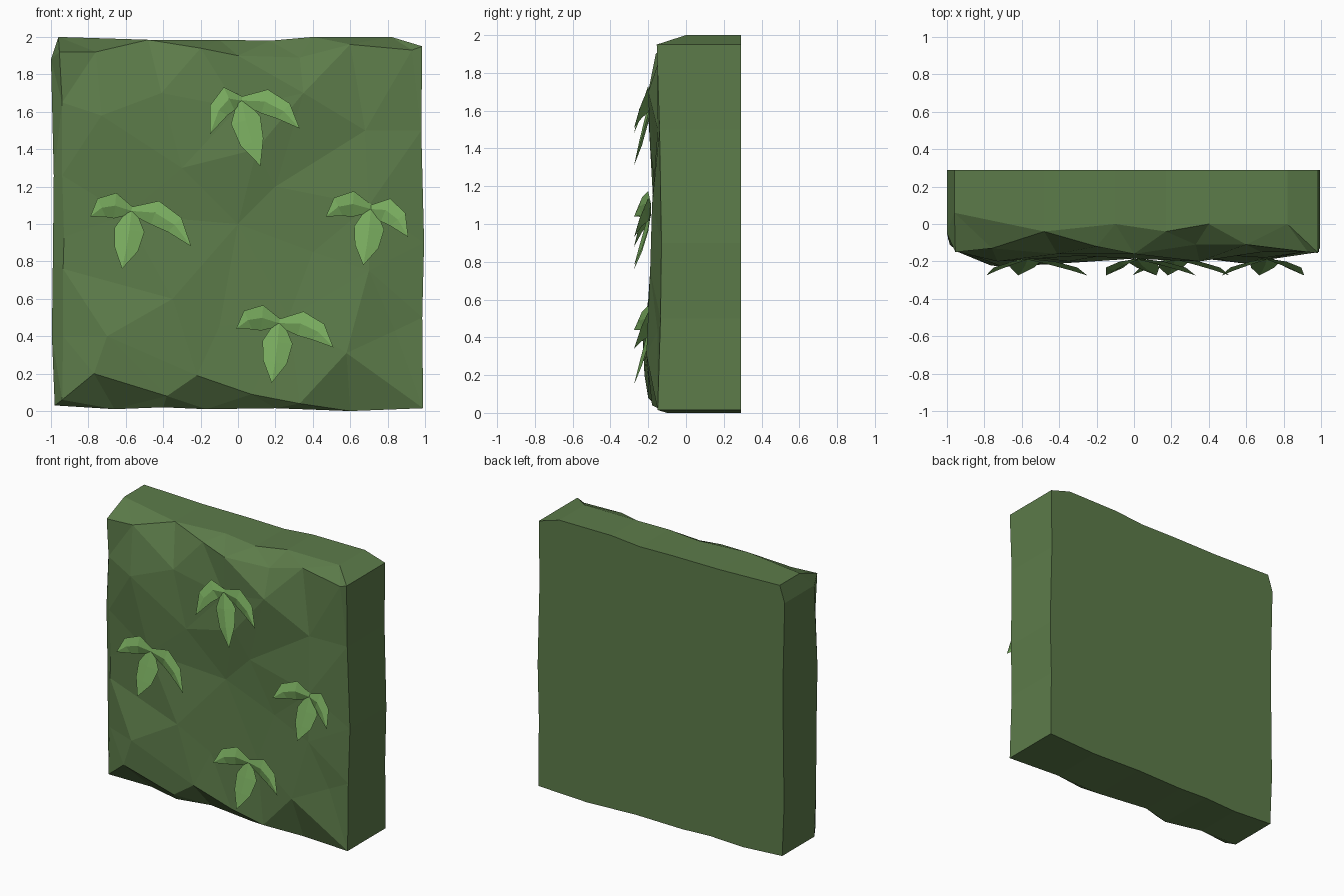
import bpy, bmesh
from mathutils import Vector
from mathutils.geometry import delaunay_2d_cdt

if "Cube" in bpy.data.objects:
    bpy.data.objects.remove(bpy.data.objects["Cube"])


def material(name, rgb):
    m = bpy.data.materials.new(name)
    m.diffuse_color = (*rgb, 1)
    m.use_nodes = True
    m.node_tree.nodes["Principled BSDF"].inputs["Base Color"].default_value = m.diffuse_color
    return m


hedge_green = material("hedge green", (0.108, 0.200, 0.068))
leaf_green = material("leaf green", (0.185, 0.400, 0.110))


def finish(bm, name, mat):
    me = bpy.data.meshes.new(name)
    bm.to_mesh(me)
    bm.free()
    me.materials.append(mat)
    ob = bpy.data.objects.new(name, me)
    bpy.context.collection.objects.link(ob)
    return ob


# Hedge block: outer outline of the rough front (x, y, z), counter-clockwise
outline = [
    (-.98, -.08, .03), (-.66, -.06, .01), (-.40, -.14, .02), (-.17, -.07, .01),
    (.20, -.13, .015), (.60, -.10, 0), (.99, -.15, .015),
    (.985, -.135, .50), (.995, -.13, .90), (.98, -.14, 1.50), (.985, -.155, 1.95),
    (.82, .0, 2.0), (.40, .0, 2.0), (.17, -.04, 1.98), (-.10, .0, 1.985),
    (-.48, -.04, 1.985), (-.96, .06, 2.0),
    (-1.0, -.05, 1.88), (-.985, -.11, 1.26), (-.99, -.09, .80), (-.995, -.08, .40)]
# Facet corners inside the outline
bumps = [
    (-.94, -.15, .06), (-.77, -.22, .20), (-.38, -.20, .08), (-.22, -.20, .19),
    (.07, -.18, .09), (.33, -.18, .04), (.58, -.21, .31), (-.935, -.14, .40),
    (-.93, -.14, .93), (-.935, -.14, .76), (-.94, -.145, 1.26), (-.94, -.15, 1.65),
    (-.955, -.15, 1.92), (-.76, -.13, 1.92), (-.20, -.12, 1.94),
    (0, -.16, 1.90), (.33, -.11, 1.89), (.60, -.11, 1.96), (.93, -.15, 1.93),
    (-.73, -.20, 1.58), (-.41, -.16, 1.70), (0, -.16, 1.62), (.35, -.20, 1.70),
    (.68, -.15, 1.50), (-.30, -.17, 1.30), (.20, -.15, 1.20), (.70, -.18, 1.10),
    (-.60, -.17, 1.05), (-.35, -.20, .60), (0, -.14, 1.0), (.27, -.16, .50),
    (.84, -.15, .43), (.70, -.19, .75), (.40, -.15, .85), (-.70, -.23, .40),
    (-.10, -.17, .45), (.10, -.19, 1.40)]
pts = outline + bumps
n = len(outline)
_, _, tris, orig, _, _ = delaunay_2d_cdt(
    [Vector((p[0], p[2])) for p in pts], [(i, (i + 1) % n) for i in range(n)], [], 1, 1e-5)
bm = bmesh.new()
front = [bm.verts.new(p) for p in pts]
for t in tris:
    bm.faces.new([front[orig[i][0]] for i in t])
# Straight sides and the flat back
back = [bm.verts.new((p[0], .29, p[2])) for p in outline]
for i in range(n):
    j = (i + 1) % n
    bm.faces.new((front[i], back[i], back[j], front[j]))
bm.faces.new(back)
bmesh.ops.recalc_face_normals(bm, faces=bm.faces)
finish(bm, "hedge_block", hedge_green)


# One folded leaf bending from base through a control point to its tip
def add_leaf(bm, base, ctrl, tip, width):
    b, c, e = Vector(base), Vector(ctrl), Vector(tip)
    rows = []
    for t, w in ((0, .3), (.35, .95), (.68, .75), (1, 0)):
        p = b * (1 - t) ** 2 + c * 2 * t * (1 - t) + e * t * t
        d = ((c - b) * (1 - t) + (e - c) * t).normalized()
        s = Vector((-d.y, d.x)) * width * w
        y = -.19 - .085 * t
        rib = bm.verts.new((p.x, y, p.y))
        if w:
            sides = [bm.verts.new((q.x, y + .02 * w, q.y)) for q in (p + s, p - s)]
            rows.append((sides[0], rib, sides[1]))
        else:
            rows.append((rib, rib, rib))
    for r0, r1 in zip(rows, rows[1:]):
        for k in (0, 1):
            quad = list(dict.fromkeys((r0[k], r0[k + 1], r1[k + 1], r1[k])))
            f = bm.faces.new(quad)
            f.normal_update()
            if f.normal.y > 0:
                f.normal_flip()


# Leaf clusters: centre (x, z), then tip offsets of left, right and lower leaf
clusters = {
    "upper": ((.02, 1.66), (-.17, -.18), (.31, -.15), (.10, -.35)),
    "left": ((-.57, 1.07), (-.22, -.03), (.32, -.19), (-.05, -.31)),
    "right": ((.71, 1.08), (-.24, -.04), (.20, -.15), (-.04, -.30)),
    "lower": ((.22, .47), (-.23, -.03), (.29, -.13), (-.04, -.32))}
for name, (c, left, right, low) in clusters.items():
    c, left, right, low = map(Vector, (c, left, right, low))
    bm = bmesh.new()
    add_leaf(bm, c, c + Vector((left.x * .6, .07)), c + left, .072)
    add_leaf(bm, c, c + Vector((right.x * .6, .03)), c + right, .07)
    add_leaf(bm, c, c + Vector((low.x * .2, -.14)), c + low, .085)
    finish(bm, name + "_leaf_cluster", leaf_green)
